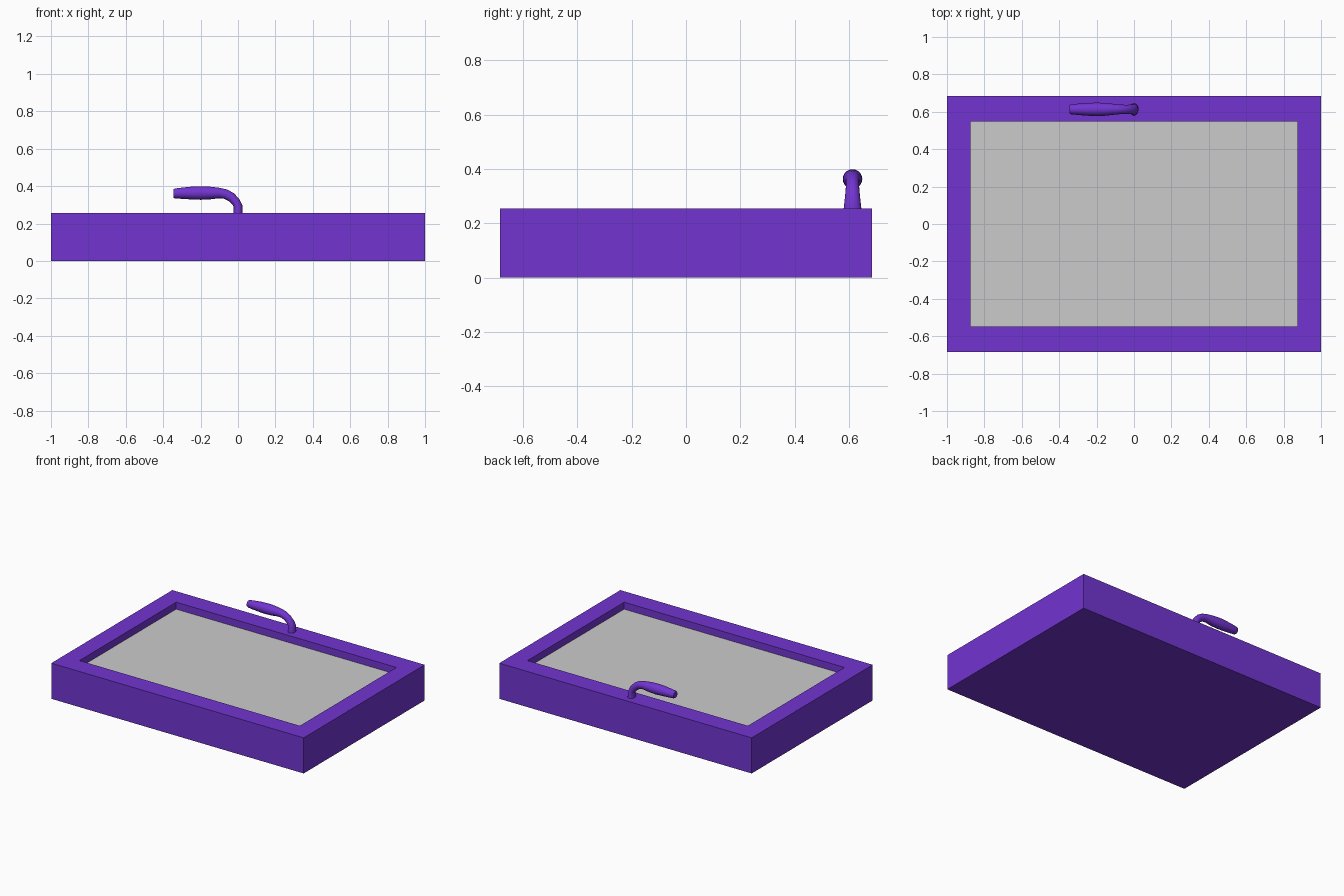
import bpy, bmesh
from math import sin, cos, pi, radians
from mathutils import Vector

if "Cube" in bpy.data.objects:
    bpy.data.objects.remove(bpy.data.objects["Cube"])

purple = bpy.data.materials.new("purple")
purple.diffuse_color = (0.17, 0.035, 0.64, 1)
purple.use_nodes = True
purple.node_tree.nodes["Principled BSDF"].inputs["Base Color"].default_value = purple.diffuse_color

W, D, H = 1.0, 0.685, 0.255       # outer half sizes and height
IW, ID, PANE_Z = 0.873, 0.547, 0.205  # opening half sizes, pane level


def make_object(name, bm, material=None):
    bmesh.ops.recalc_face_normals(bm, faces=bm.faces)
    mesh = bpy.data.meshes.new(name)
    bm.to_mesh(mesh)
    bm.free()
    obj = bpy.data.objects.new(name, mesh)
    bpy.context.collection.objects.link(obj)
    if material:
        mesh.materials.append(material)
    return obj


def rectangle(bm, w, d, z):
    return [bm.verts.new((sx * w, sy * d, z))
            for sx, sy in ((-1, -1), (1, -1), (1, 1), (-1, 1))]


def bridge(bm, a, b):
    n = len(a)
    for i in range(n):
        j = (i + 1) % n
        bm.faces.new((a[i], a[j], b[j], b[i]))


# Window frame: closed back, outer walls, front rim and recess walls
bm = bmesh.new()
loops = [rectangle(bm, *s) for s in
         ((W, D, 0), (W, D, H), (IW, ID, H), (IW, ID, PANE_Z))]
bm.faces.new(loops[0])
for a, b in zip(loops, loops[1:]):
    bridge(bm, a, b)
make_object("window_frame", bm, purple)

# Glass pane set into the recess
bm = bmesh.new()
pane_face = bm.faces.new(rectangle(bm, IW, ID, PANE_Z))
make_object("glass_pane", bm)

# Lever handle: elliptical sections swept along a bent path
# (x, z, tilt in degrees from vertical, in-plane radius, radius along y)
sections = [
    (0.000, 0.250, 0, 0.024, 0.033),
    (0.000, 0.295, 8, 0.023, 0.028),
    (-0.012, 0.316, 32, 0.024, 0.026),
    (-0.036, 0.341, 52, 0.025, 0.024),
    (-0.066, 0.357, 68, 0.026, 0.025),
    (-0.100, 0.363, 84, 0.028, 0.028),
    (-0.150, 0.363, 90, 0.034, 0.034),
    (-0.200, 0.363, 90, 0.036, 0.036),
    (-0.250, 0.363, 90, 0.034, 0.034),
    (-0.300, 0.362, 90, 0.030, 0.030),
    (-0.338, 0.361, 90, 0.026, 0.026),
    (-0.346, 0.361, 90, 0.022, 0.022),
]
HANDLE_Y, SIDES = 0.613, 20
bm = bmesh.new()
rings = []
for x, z, tilt, r, ry in sections:
    t = radians(tilt)
    across = Vector((cos(t), 0, sin(t)))
    rings.append([bm.verts.new(Vector((x, HANDLE_Y, z))
                  + across * r * cos(2 * pi * i / SIDES)
                  + Vector((0, ry * sin(2 * pi * i / SIDES), 0)))
                  for i in range(SIDES)])
for a, b in zip(rings, rings[1:]):
    bridge(bm, a, b)
bm.faces.new(rings[0])
bm.faces.new(rings[-1])
handle = make_object("lever_handle", bm, purple)
bpy.context.view_layer.objects.active = handle
handle.select_set(True)
bpy.ops.object.shade_smooth_by_angle(angle=radians(35))
